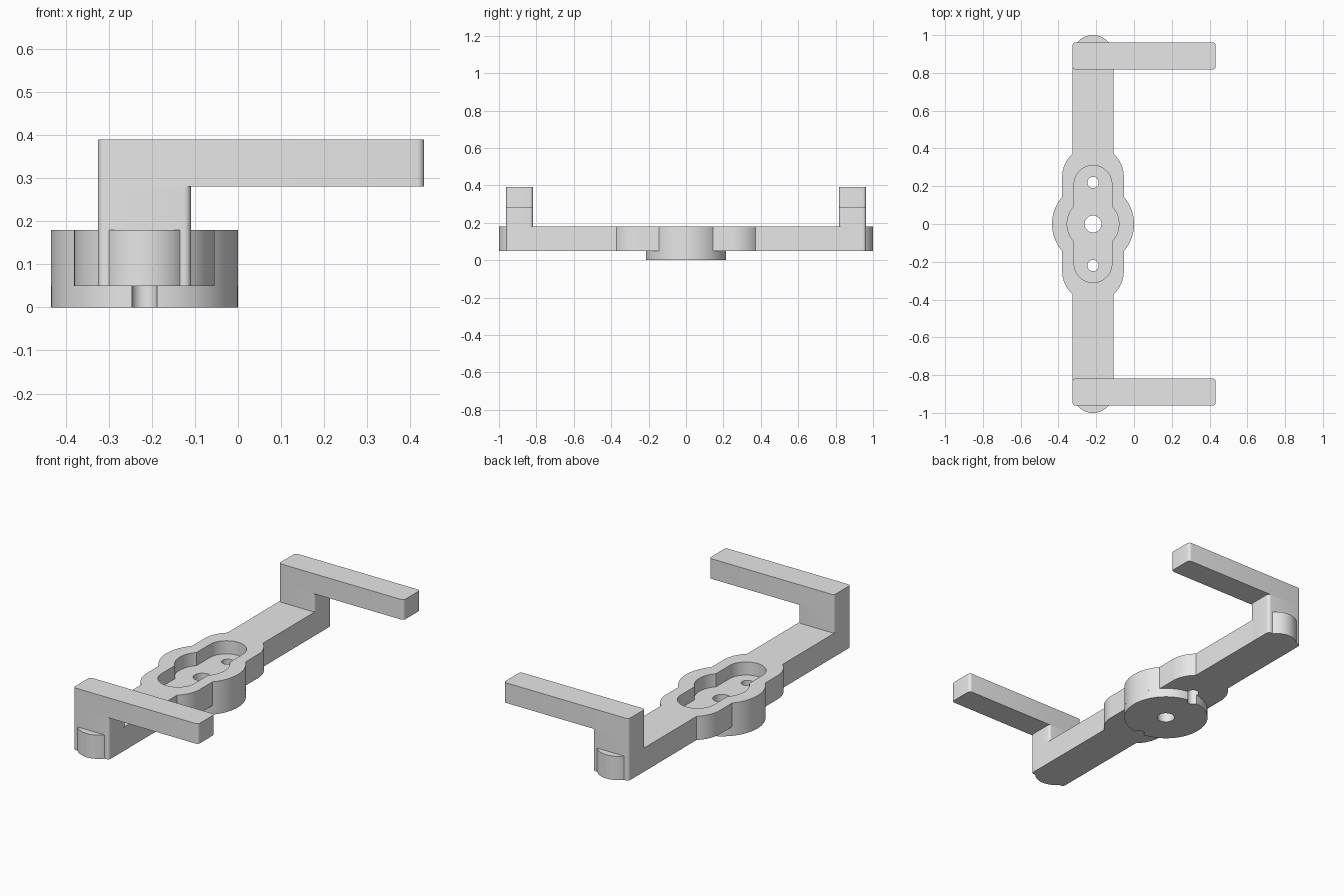
import bpy
import bmesh
from math import asin, acos, cos, sin, pi, radians

if "Cube" in bpy.data.objects:
    bpy.data.objects.remove(bpy.data.objects["Cube"], do_unlink=True)

grey = bpy.data.materials.new("light grey")
grey.use_nodes = True
colour = (0.8, 0.8, 0.8, 1)
grey.diffuse_color = colour
grey.node_tree.nodes["Principled BSDF"].inputs["Base Color"].default_value = colour

AXIS = -0.217        # x of the long axis
BOTTOM, TOP = 0.05, 0.18
FLOOR = 0.108
DISC_R = 0.217
HALF = 0.108         # half width of the arm


def arc(cx, cy, r, a0, a1, n=16):
    return [(cx + r * cos(a0 + (a1 - a0) * i / n),
             cy + r * sin(a0 + (a1 - a0) * i / n)) for i in range(n + 1)]


def mirrored_outline(arcs):
    """Closed outline from quarter arcs (centre y, radius, start x, end x)."""
    q = []
    for cy, r, x0, x1 in arcs:
        q += arc(0, cy, r, acos(x0 / r), acos(x1 / r))
    half = q + [(-x, y) for x, y in reversed(q)][1:]
    full = half + [(x, -y) for x, y in reversed(half)][1:-1]
    return [(x + AXIS, y) for x, y in full]


def circle(y, r):
    return arc(AXIS, y, r, 0, 2 * pi, 64)[:-1]


def rounded_rect(x0, x1, y0, y1, r):
    return (arc(x1 - r, y1 - r, r, 0, pi / 2, 6)
            + arc(x0 + r, y1 - r, r, pi / 2, pi, 6)
            + arc(x0 + r, y0 + r, r, pi, 1.5 * pi, 6)
            + arc(x1 - r, y0 + r, r, 1.5 * pi, 2 * pi, 6))


def prism(name, outline, z0, z1):
    bm = bmesh.new()
    face = bm.faces.new([bm.verts.new((x, y, z0)) for x, y in outline])
    top = bmesh.ops.extrude_face_region(bm, geom=[face])["geom"]
    bmesh.ops.translate(bm, vec=(0, 0, z1 - z0),
                        verts=[v for v in top if isinstance(v, bmesh.types.BMVert)])
    bmesh.ops.remove_doubles(bm, verts=bm.verts, dist=1e-5)
    bmesh.ops.recalc_face_normals(bm, faces=bm.faces)
    mesh = bpy.data.meshes.new(name)
    bm.to_mesh(mesh)
    bm.free()
    mesh.materials.append(grey)
    ob = bpy.data.objects.new(name, mesh)
    bpy.context.collection.objects.link(ob)
    return ob


def activate(ob):
    bpy.ops.object.select_all(action="DESELECT")
    ob.select_set(True)
    bpy.context.view_layer.objects.active = ob


def cut(ob, cutters):
    activate(ob)
    for c in cutters:
        mod = ob.modifiers.new("cut", "BOOLEAN")
        mod.operation, mod.solver, mod.object = "DIFFERENCE", "EXACT", c
        bpy.ops.object.modifier_apply(modifier=mod.name)


# Long arm with stepped hub and round ends
arm = prism("arm_body", mirrored_outline([
    (0, DISC_R, DISC_R, 0.163),
    (0.25, 0.163, 0.163, HALF),
    (0.892, HALF, HALF, 0)]), BOTTOM, TOP)

# Round boss under the hub
disc = prism("base_disc", circle(0, DISC_R), 0, BOTTOM)

# Pocket and screw holes
pocket = prism("pocket_cutter", mirrored_outline([
    (0, 0.137, 0.137, 0.1),
    (0.21, 0.1, 0.1, 0)]), FLOOR, TOP + 0.1)
holes = [prism("hole_cutter", circle(y, r), -0.1, TOP + 0.1)
         for y, r in ((0, 0.045), (0.22, 0.03), (-0.22, 0.03))]
cut(arm, [pocket] + holes)
cut(disc, holes)
for c in [pocket] + holes:
    bpy.data.objects.remove(c, do_unlink=True)

# Upright and horizontal finger at each end
parts = [arm, disc]
for side, s in (("front", -1), ("back", 1)):
    y0, y1 = sorted((s * 0.818, s * 0.962))
    x0 = AXIS - HALF
    parts.append(prism(side + "_upright",
                       rounded_rect(x0, AXIS + HALF, y0, y1, 0.016), BOTTOM, 0.28))
    parts.append(prism(side + "_finger",
                       rounded_rect(x0, 0.432, y0, y1, 0.016), 0.28, 0.39))

for ob in parts:
    activate(ob)
    bpy.ops.object.shade_smooth_by_angle(angle=radians(30))
